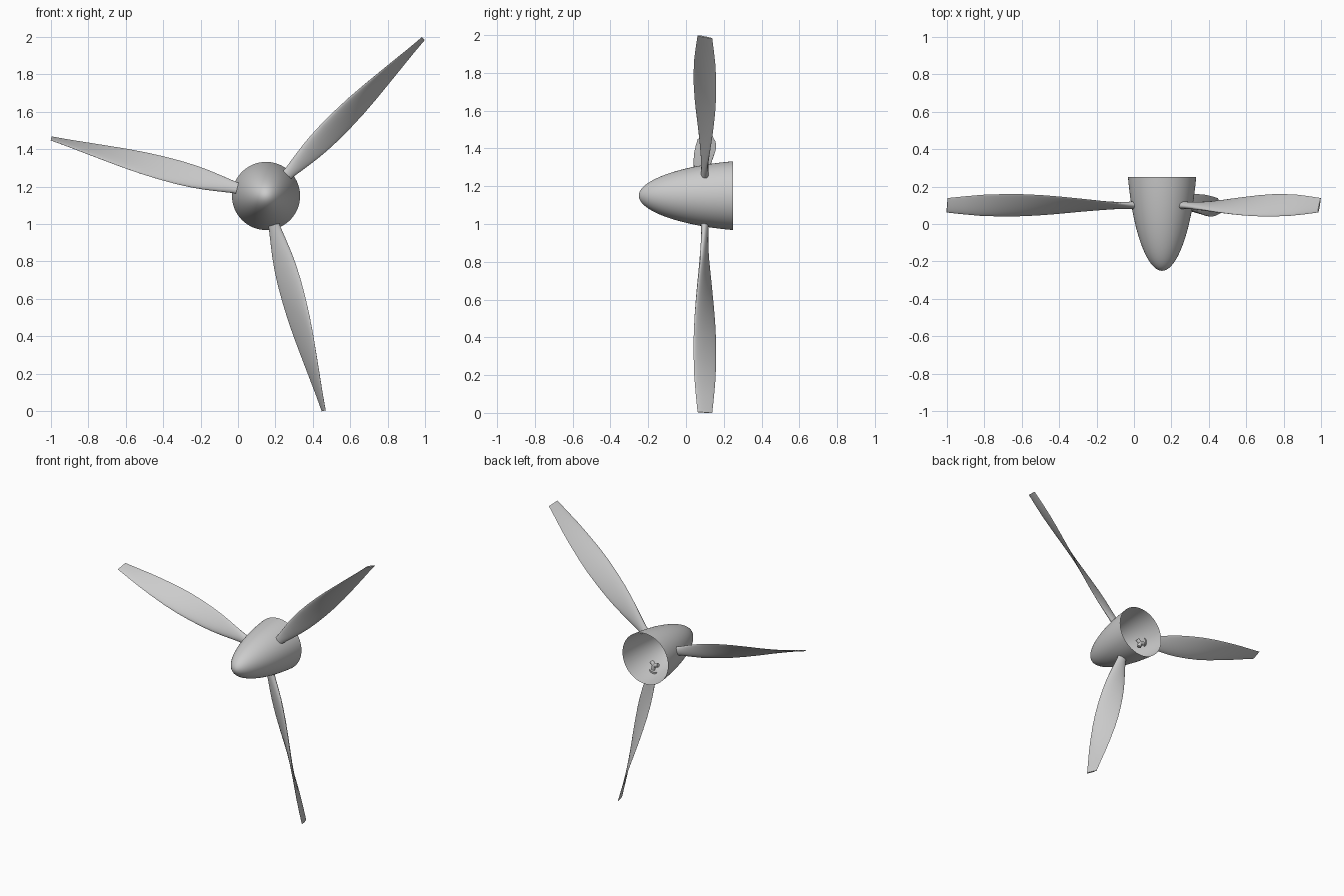
import bpy, bmesh, math
from mathutils import Vector

if "Cube" in bpy.data.objects:
    bpy.data.objects.remove(bpy.data.objects["Cube"])

HUB = Vector((0.15, 0.0, 1.15))   # spinner axis position
BLADE_Y = 0.1                     # plane of the blades
ANGLES = (45, 165, 285)


def make_object(name, bm, angle=40):
    bmesh.ops.recalc_face_normals(bm, faces=bm.faces)
    me = bpy.data.meshes.new(name)
    bm.to_mesh(me)
    bm.free()
    ob = bpy.data.objects.new(name, me)
    bpy.context.collection.objects.link(ob)
    bpy.ops.object.select_all(action='DESELECT')
    ob.select_set(True)
    bpy.context.view_layer.objects.active = ob
    bpy.ops.object.shade_smooth_by_angle(angle=math.radians(angle))
    return ob


def loft(bm, rings):
    """Bridge consecutive closed rings of points; returns the vertex rings."""
    vr = [[bm.verts.new(p) for p in ring] for ring in rings]
    n = len(vr[0])
    for a, b in zip(vr, vr[1:]):
        for i in range(n):
            j = (i + 1) % n
            bm.faces.new((a[i], a[j], b[j], b[i]))
    return vr


# Spinner: bullet-shaped shell, open at the back
SEG = 64
rings = []
for k in range(1, 29):
    u = (k / 28) ** 2
    r = 0.182 * math.sqrt(u) * (1.18 - 0.18 * u ** 1.5)
    y = -0.25 + 0.5 * u
    rings.append([HUB + Vector((r * math.cos(a), y, r * math.sin(a)))
                  for a in (2 * math.pi * i / SEG for i in range(SEG))])
bm = bmesh.new()
first = loft(bm, rings)[0]
nose = bm.verts.new(HUB + Vector((0, -0.25, 0)))
for i in range(SEG):
    bm.faces.new((nose, first[(i + 1) % SEG], first[i]))
make_object("spinner", bm, 60)

# Blade stations: radius, half chord, half thickness
STATIONS = [
    (0.155, 0.030, 0.021), (0.19, 0.034, 0.018), (0.25, 0.044, 0.016),
    (0.33, 0.057, 0.014), (0.40, 0.066, 0.012), (0.48, 0.073, 0.011),
    (0.58, 0.078, 0.010), (0.68, 0.080, 0.009), (0.78, 0.078, 0.008),
    (0.90, 0.071, 0.007), (1.00, 0.063, 0.006), (1.10, 0.051, 0.005),
    (1.189, 0.040, 0.004)]


# Blades: twisted, rounded sections that pitch steadily towards the tip
def blade(name, deg):
    a = math.radians(deg)
    out = Vector((math.cos(a), 0, math.sin(a)))
    tan = Vector((-math.sin(a), 0, math.cos(a)))
    fwd = Vector((0, -1, 0))
    rings = []
    for r, chord, thick in STATIONS:
        p = math.radians(63 * r)
        cdir = tan * math.cos(p) + fwd * math.sin(p)
        ndir = fwd * math.cos(p) - tan * math.sin(p)
        taper = min(1, (r - 0.155) * 5) * 0.4
        c = HUB + Vector((0, BLADE_Y, 0)) + out * r
        ring = []
        for i in range(24):
            t = 2 * math.pi * i / 24
            ring.append(c + cdir * chord * math.cos(t)
                        + ndir * thick * math.sin(t) * (1 + taper * math.cos(t)))
        rings.append(ring)
    bm = bmesh.new()
    vr = loft(bm, rings)
    bm.faces.new(vr[0])
    bm.faces.new(vr[-1])
    make_object(name, bm)


for n, deg in enumerate(ANGLES):
    blade(f"blade_{n + 1}", deg)

# Small three-armed fitting inside the open back of the spinner
bm = bmesh.new()
fit = Vector((0.114, 0.20, 1.095))
for deg in ANGLES:
    a = math.radians(deg)
    out = Vector((math.cos(a), 0, math.sin(a)))
    tan = Vector((-math.sin(a), 0, math.cos(a)))
    vr = loft(bm, [[fit + out * d + tan * 0.014 * math.cos(t) + Vector((0, 0.014 * math.sin(t), 0))
                    for t in (2 * math.pi * i / 12 for i in range(12))]
                   for d in (0.0, 0.033)])
    for ring in vr:
        bm.faces.new(ring)
make_object("inner_fitting", bm)
